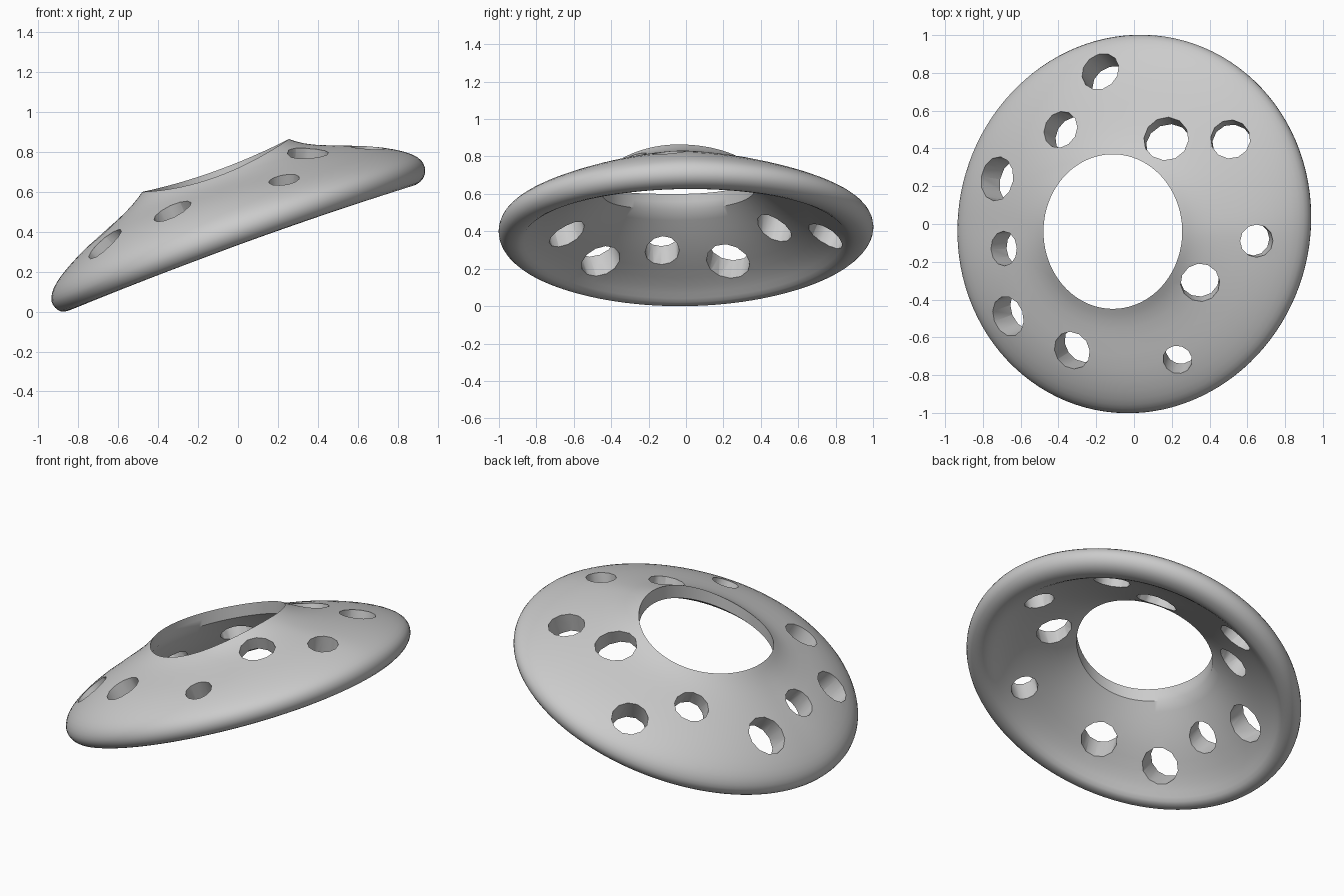
import bpy, bmesh, math
from mathutils import Vector
from mathutils.bvhtree import BVHTree

if "Cube" in bpy.data.objects:
    bpy.data.objects.remove(bpy.data.objects["Cube"])

SEG = 56
grey = bpy.data.materials.new("plain grey")
grey.diffuse_color = (0.6, 0.6, 0.6, 1)
grey.use_nodes = True
grey.node_tree.nodes["Principled BSDF"].inputs["Base Color"].default_value = grey.diffuse_color

# Closed wall section: (0 = outer rim .. 1 = central opening, height above rim plane)
SECTION = [(-.006, 0), (.012, .045), (.07, .088), (.19, .142), (.41, .215), (.72, .287),
           (.9, .34), (1, .388), (1, .305), (.85, .235), (.65, .17), (.42, .10),
           (.28, .02), (.21, -.045), (.13, -.075), (.055, -.068), (.01, -.035)]
UNDERSIDE = range(9, 14)


def shell_point(a, j):
    t, h = SECTION[j]
    c, s = math.cos(a), math.sin(a)
    r = 1 + .018 * math.sin(2 * a)             # slightly skewed oval outline
    outer = Vector((.936 * c * r, 1.003 * s * r))
    inner = Vector((-.112 + .368 * c, -.04 + .41 * s))
    x, y = outer.lerp(inner, t)
    # opening sags at the front and, less, at the back
    h *= 1 - (.15 if s < 0 else .07) * max(t, 0) * s * s
    if h > 0:                                  # flatter on the high side's shoulders
        h *= 1 - .14 * c * abs(s) * 2 * (1 - t)
    if j in UNDERSIDE:                         # wall is thinnest on the high right side
        w = 1 - (.5 + .5 * c) ** 2
        h = max(-.075, h - .075 * w * math.sin(math.pi * t) ** 1.5)
    x -= (.34 if h < 0 else .12) * max(-.1, min(h, .1)) * (1 - t) ** 2
    return x, y, .40 + .36 * x + h + .025 * s * s * (1 - t)


# Tilted ring-shaped shell
bm = bmesh.new()
crease = bm.edges.layers.float.new("crease_edge")
n = len(SECTION)
rings = [[bm.verts.new(shell_point(2 * math.pi * i / SEG, j)) for j in range(n)]
         for i in range(SEG)]
for i in range(SEG):
    a, b = rings[i], rings[(i + 1) % SEG]
    for j in range(n):
        k = (j + 1) % n
        bm.faces.new((a[j], b[j], b[k], a[k]))
for i in range(SEG):                           # crisp edges around the opening
    for j in (7, 8):
        bm.edges.get((rings[i][j], rings[(i + 1) % SEG][j]))[crease] = 1
bmesh.ops.recalc_face_normals(bm, faces=bm.faces)
tree = BVHTree.FromBMesh(bm)
mesh = bpy.data.meshes.new("ring_shell")
bm.to_mesh(mesh)
bm.free()
shell = bpy.data.objects.new("ring_shell", mesh)
bpy.context.collection.objects.link(shell)
mesh.materials.append(grey)

# Drills for the small holes: x, y, radius; each follows the surface normal
HOLES = [(-.18, .81, .105), (-.39, .50, .10), (-.73, .24, .118), (-.69, -.13, .092),
         (-.67, -.49, .108), (-.33, -.67, .103), (.23, -.72, .078), (.35, -.31, .104),
         (.65, -.09, .087), (.51, .45, .105), (.17, .45, .12)]
bm = bmesh.new()
for x, y, r in HOLES:
    hit, normal, _, _ = tree.ray_cast(Vector((x, y, 3)), Vector((0, 0, -1)))
    mat = normal.to_track_quat('Z', 'Y').to_matrix().to_4x4()
    mat.translation = hit - normal * .1
    bmesh.ops.create_cone(bm, cap_ends=True, segments=12, radius1=r, radius2=r,
                          depth=.44, matrix=mat)
drill_mesh = bpy.data.meshes.new("hole_drills")
bm.to_mesh(drill_mesh)
bm.free()
drills = bpy.data.objects.new("hole_drills", drill_mesh)
drills.hide_render = True
bpy.context.collection.objects.link(drills)

# Smooth the shell, then drill it
bpy.context.view_layer.objects.active = shell
shell.select_set(True)
sub = shell.modifiers.new("smooth", 'SUBSURF')
sub.levels = sub.render_levels = 1
bpy.ops.object.modifier_apply(modifier="smooth")
cut = shell.modifiers.new("holes", 'BOOLEAN')
cut.operation, cut.solver, cut.object = 'DIFFERENCE', 'EXACT', drills
bpy.ops.object.modifier_apply(modifier="holes")
bpy.data.objects.remove(drills)
bpy.ops.object.shade_smooth_by_angle(angle=math.radians(35))

# Rest the lowest point on the ground
low = min(v.co.z for v in shell.data.vertices)
for v in shell.data.vertices:
    v.co.z -= low
